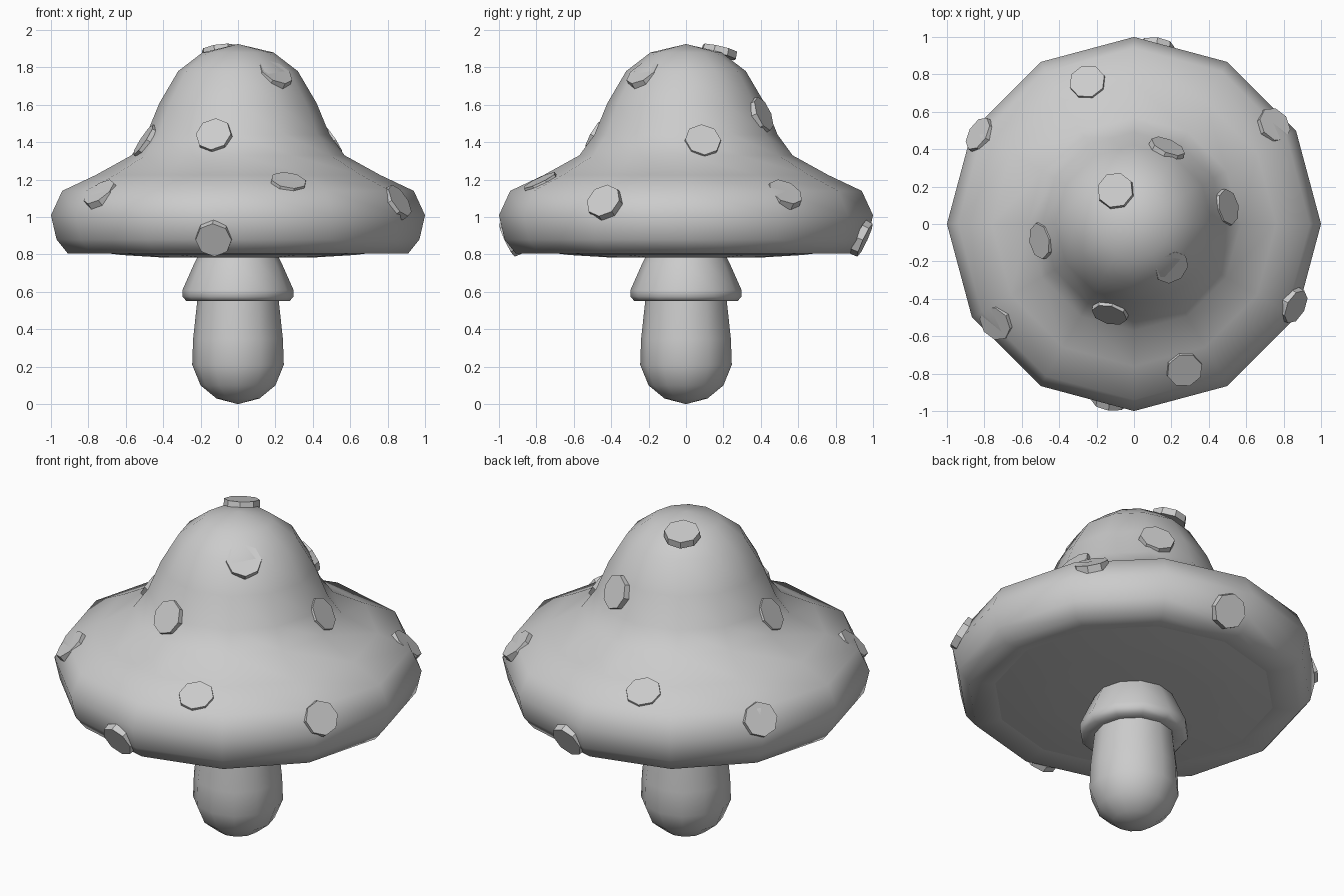
import bpy, bmesh
from math import sin, cos, pi, radians
from mathutils import Vector

if "Cube" in bpy.data.objects:
    bpy.data.objects.remove(bpy.data.objects["Cube"])

SIDES = 12


def lathe(name, profile, angle=60):
    """Revolve an (r, z) profile about z; r = 0 points become poles."""
    bm = bmesh.new()
    rings = []
    for r, z in profile:
        n = SIDES if r > 0 else 1
        rings.append([bm.verts.new((r * cos(2 * pi * i / SIDES), r * sin(2 * pi * i / SIDES), z))
                      for i in range(n)])
    for a, b in zip(rings, rings[1:]):
        for i in range(SIDES):
            j = (i + 1) % SIDES
            quad = [a[i % len(a)], a[j % len(a)], b[j % len(b)], b[i % len(b)]]
            bm.faces.new(list(dict.fromkeys(quad)))
    bmesh.ops.recalc_face_normals(bm, faces=bm.faces)
    return finish(name, bm, angle)


def finish(name, bm, angle):
    mesh = bpy.data.meshes.new(name)
    bm.to_mesh(mesh)
    bm.free()
    obj = bpy.data.objects.new(name, mesh)
    bpy.context.collection.objects.link(obj)
    bpy.ops.object.select_all(action='DESELECT')
    obj.select_set(True)
    bpy.context.view_layer.objects.active = obj
    bpy.ops.object.shade_smooth_by_angle(angle=radians(angle))
    return obj


def spot(name, x, y, z, tilt):
    """Thin octagonal disc facing outward, tilted up by the given degrees."""
    out = Vector((x, y, 0)).normalized()
    t = radians(tilt)
    normal = out * cos(t) + Vector((0, 0, sin(t)))
    bm = bmesh.new()
    bmesh.ops.create_cone(bm, cap_ends=True, segments=8, radius1=0.1, radius2=0.097, depth=0.04)
    obj = finish(name, bm, 30)
    obj.rotation_mode = 'QUATERNION'
    obj.rotation_quaternion = normal.to_track_quat('Z', 'Y')
    obj.location = Vector((x, y, z)) - normal * 0.012


# Cap: bell-shaped top with a rolled rim
lathe("cap", [(0, 1.925), (0.19, 1.88), (0.32, 1.78), (0.42, 1.61), (0.49, 1.44), (0.57, 1.33),
              (0.76, 1.225), (0.94, 1.14), (1.0, 1.01), (0.97, 0.88), (0.91, 0.805),
              (0.76, 0.815)])

# Slightly bulging underside
lathe("cap_underside", [(0.765, 0.815), (0.62, 0.797), (0.42, 0.785), (0, 0.785)])

# Stem with a rounded foot
lathe("stem", [(0, 0), (0.115, 0.03), (0.2, 0.1), (0.245, 0.21), (0.24, 0.35),
               (0.218, 0.55), (0.2, 0.79)])

# Skirt ring under the cap
lathe("stem_ring", [(0.215, 0.79), (0.235, 0.75), (0.297, 0.61), (0.297, 0.575), (0.275, 0.55), (0.205, 0.555)])

# Spots: x, y, z, upward tilt in degrees
SPOTS = [
    (0.20, -0.23, 1.77, 50), (-0.10, 0.18, 1.895, 75),
    (-0.13, -0.48, 1.44, 30), (0.18, 0.41, 1.55, 22),
    (-0.50, -0.09, 1.41, 33), (0.50, 0.09, 1.41, 33),
    (0.27, -0.78, 1.19, 63), (-0.25, 0.76, 1.20, 63),
    (-0.74, -0.53, 1.13, 48), (0.75, 0.53, 1.13, 48),
    (0.86, -0.44, 1.085, 30), (-0.83, 0.48, 1.085, 30),
    (-0.13, -0.95, 0.88, -25), (0.12, 0.95, 0.88, -25),
]
for i, s in enumerate(SPOTS):
    spot(f"cap_spot_{i + 1}", *s)
